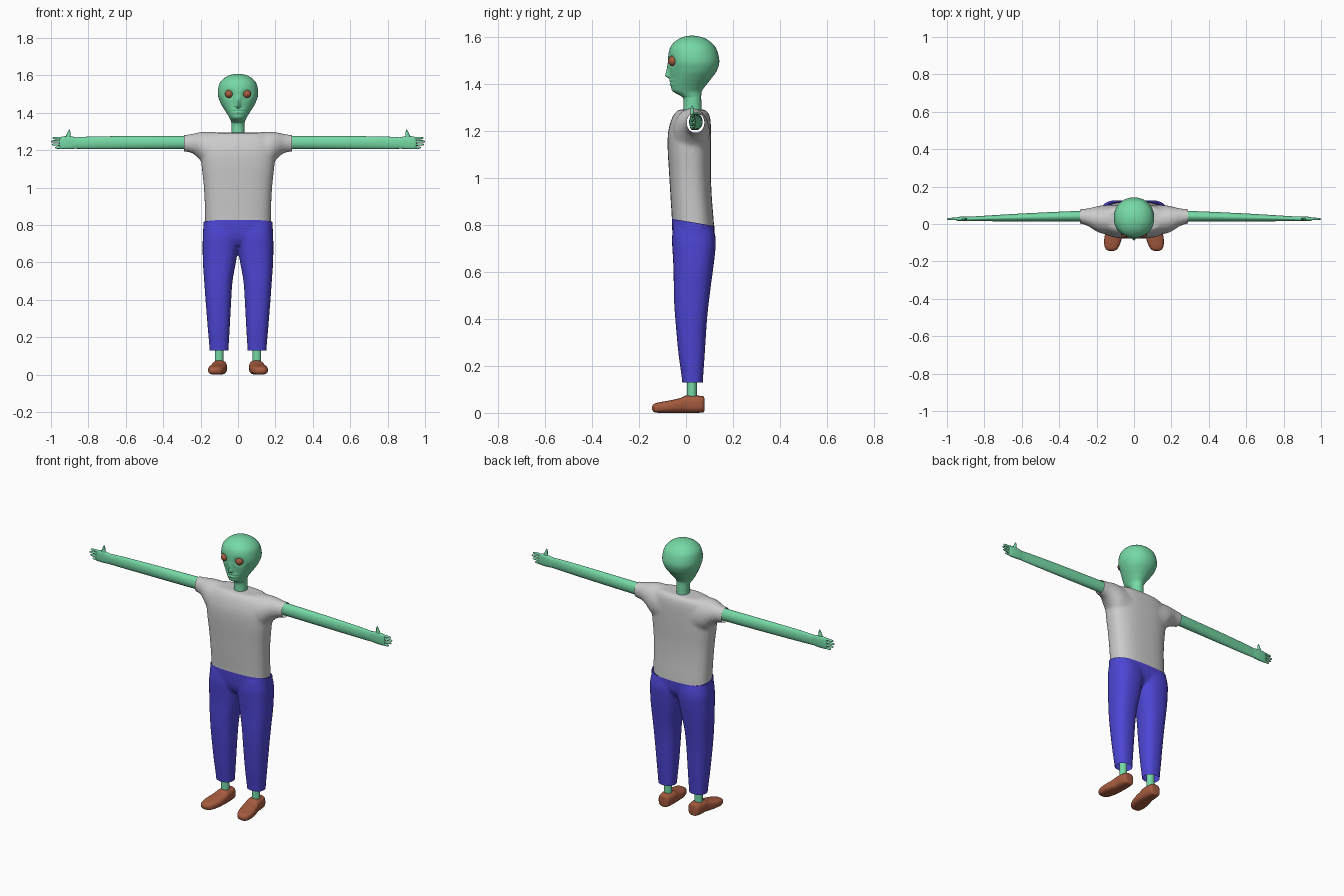
import bpy, bmesh, math
from mathutils import Vector

if "Cube" in bpy.data.objects:
    bpy.data.objects.remove(bpy.data.objects["Cube"])


def material(name, rgb):
    m = bpy.data.materials.new(name)
    m.diffuse_color = (*rgb, 1)
    m.use_nodes = True
    m.node_tree.nodes["Principled BSDF"].inputs["Base Color"].default_value = m.diffuse_color
    return m


GREEN = material("green skin", (0.18, 0.69, 0.38))
WHITE = material("light grey cloth", (0.60, 0.60, 0.60))
BLUE = material("blue cloth", (0.075, 0.06, 0.66))
BROWN = material("red brown", (0.38, 0.105, 0.05))


def catmull(a, b, c, d, t):
    return [0.5 * (2 * q + (r - p) * t + (2 * p - 5 * q + 4 * r - s) * t * t
                   + (3 * q - p - 3 * r + s) * t ** 3) for p, q, r, s in zip(a, b, c, d)]


def loft(bm, axis, rings, n=32, p=2.0, steps=4, both=False):
    """Skin rounded rings (t, a0, a1, b0, b1): position along axis, ranges on the other two."""
    fine = []
    for i in range(len(rings) - 1):
        a, b, c = rings[max(i - 1, 0)], rings[i], rings[i + 1]
        d = rings[min(i + 2, len(rings) - 1)]
        fine += [catmull(a, b, c, d, k / steps) for k in range(steps)]
    fine.append(rings[-1])
    for side in ((1, -1) if both else (1,)):
        loops = []
        for t, a0, a1, b0, b1 in fine:
            loop = []
            for k in range(n):
                ang = math.tau * k / n
                ca, sa = math.cos(ang), math.sin(ang)
                u = (a0 + a1) / 2 + (a1 - a0) / 2 * math.copysign(abs(ca) ** (2 / p), ca)
                v = (b0 + b1) / 2 + (b1 - b0) / 2 * math.copysign(abs(sa) ** (2 / p), sa)
                x, y, z = {"x": (t, u, v), "y": (u, t, v), "z": (u, v, t)}[axis]
                loop.append(bm.verts.new((side * x, y, z)))
            loops.append(loop)
        for la, lb in zip(loops, loops[1:]):
            for k in range(n):
                bm.faces.new((la[k], la[(k + 1) % n], lb[(k + 1) % n], lb[k]))
        bm.faces.new(loops[0])
        bm.faces.new(loops[-1])


def finish(bm, name, mat, fuse=0):
    """Make the object; with fuse, blend the overlapping pieces into one skin."""
    bmesh.ops.recalc_face_normals(bm, faces=bm.faces)
    me = bpy.data.meshes.new(name)
    bm.to_mesh(me)
    bm.free()
    ob = bpy.data.objects.new(name, me)
    bpy.context.collection.objects.link(ob)
    if fuse:
        r = ob.modifiers.new("fuse", "REMESH")
        r.mode, r.voxel_size = "VOXEL", fuse
        s = ob.modifiers.new("soften", "SMOOTH")
        s.factor, s.iterations = 0.5, 10
        dg = bpy.context.evaluated_depsgraph_get()
        me = bpy.data.meshes.new_from_object(ob.evaluated_get(dg))
        ob.modifiers.clear()
        ob.data = me
    me.materials.clear()
    me.materials.append(mat)
    for f in me.polygons:
        f.material_index = 0
    bpy.ops.object.select_all(action="DESELECT")
    ob.select_set(True)
    bpy.context.view_layer.objects.active = ob
    bpy.ops.object.shade_smooth_by_angle(angle=math.radians(50))
    return ob


def cut(ob, *planes):
    """Open the mesh by removing everything beyond each plane (point, outward normal)."""
    bm = bmesh.new()
    bm.from_mesh(ob.data)
    for co, no in planes:
        bmesh.ops.bisect_plane(bm, geom=bm.verts[:] + bm.edges[:] + bm.faces[:],
                               plane_co=co, plane_no=no, clear_outer=True)
    bm.to_mesh(ob.data)
    bm.free()


HEM = Vector((0, 0.03, 0.808))
HEM_UP = Vector((0, 0.17, 1)).normalized()

# head and neck
bm = bmesh.new()
head = [(1.27, .036, -.012, .066), (1.335, .035, -.011, .065), (1.352, .037, -.025, .065),
        (1.372, .045, -.058, .068), (1.40, .062, -.064, .088), (1.43, .081, -.066, .112),
        (1.46, .097, -.069, .132), (1.50, .108, -.077, .142), (1.55, .101, -.070, .130),
        (1.577, .083, -.053, .109), (1.596, .056, -.027, .082), (1.605, .028, 0, .052),
        (1.608, .003, .023, .029)]
loft(bm, "z", [(z, -w, w, f, b) for z, w, f, b in head], n=96, p=2.1, steps=8)


def bump(d, s):
    return math.exp(-(d / s) ** 2)


# face relief: eye sockets, nose, lips
for v in bm.verts:
    x, y, z = v.co
    if y < 0 and z > 1.36:
        socket = 0.016 * bump(abs(x) - 0.048, 0.024) * bump(z - 1.497, 0.020)
        slope = (1.495 - z) / 0.06 if z > 1.435 else (z - 1.422) / 0.013
        nose = 0.024 * max(0, slope) * bump(x, 0.012)
        lips = (bump(z - 1.417, 0.006) + bump(z - 1.400, 0.006)) * 0.006 * bump(x, 0.03)
        v.co.y += socket - nose - lips
finish(bm, "head", GREEN)

# eyes
bm = bmesh.new()
for s in (1, -1):
    ball = bmesh.ops.create_uvsphere(bm, u_segments=24, v_segments=16, radius=0.022)["verts"]
    bmesh.ops.translate(bm, verts=ball, vec=(s * 0.048, -0.054, 1.50))
finish(bm, "eyes", BROWN)

# shirt: trunk and flared sleeves fused, then opened at the hem and cuffs
bm = bmesh.new()
trunk = [(.72, .176, -.058, .125), (.82, .176, -.060, .118), (.92, .178, -.066, .110),
         (1.02, .184, -.072, .106), (1.12, .195, -.078, .107), (1.19, .198, -.077, .107),
         (1.24, .188, -.066, .105), (1.275, .170, -.050, .098), (1.293, .150, -.030, .080)]
loft(bm, "z", [(z, -w, w, f, b) for z, w, f, b in trunk], n=48, p=2.6)
loft(bm, "x", [(.10, -.060, .102, 1.08, 1.295), (.17, -.052, .100, 1.11, 1.299),
               (.21, -.034, .092, 1.155, 1.295), (.245, -.012, .084, 1.183, 1.287),
               (.29, .003, .079, 1.193, 1.281), (.33, .003, .079, 1.193, 1.281)], both=True)
shirt = finish(bm, "shirt", WHITE, fuse=0.008)
cut(shirt, (HEM, -HEM_UP), ((.288, 0, 0), (1, 0, 0)), ((-.288, 0, 0), (-1, 0, 0)))

# trousers: hips and two legs fused, then opened at waist and ankles
bm = bmesh.new()
loft(bm, "z", [(.69, -.15, .15, -.030, .09), (.73, -.183, .183, -.052, .116),
               (.80, -.186, .186, -.060, .122), (.90, -.182, .182, -.060, .120)], n=48, p=2.6)
loft(bm, "z", [(.05, .052, .151, -.014, .070), (.13, .051, .152, -.016, .072),
               (.25, .044, .162, -.032, .080), (.40, .036, .174, -.046, .090),
               (.50, .029, .181, -.052, .101), (.60, .011, .188, -.053, .114),
               (.68, -.002, .189, -.057, .124), (.74, -.01, .188, -.060, .127),
               (.80, -.01, .180, -.055, .115)], p=2.4, both=True)
trousers = finish(bm, "trousers", BLUE, fuse=0.007)
cut(trousers, (HEM + Vector((0, 0, .004)), HEM_UP), ((0, 0, .13), (0, 0, -1)))

# arms
bm = bmesh.new()
loft(bm, "x", [(.20, .013, .071, 1.205, 1.277), (.32, .014, .069, 1.205, 1.276),
               (.60, .014, .056, 1.205, 1.275), (.80, .015, .044, 1.206, 1.272),
               (.88, .016, .039, 1.208, 1.267)], both=True)
finish(bm, "arms", GREEN)

# hands: palm, four fingers, thumb
bm = bmesh.new()
loft(bm, "x", [(.855, .017, .040, 1.210, 1.266), (.89, .015, .041, 1.206, 1.273),
               (.93, .016, .039, 1.205, 1.274), (.95, .019, .035, 1.208, 1.268),
               (.954, .024, .030, 1.22, 1.255)], n=24, p=2.6, both=True)
for z, tip in ((1.213, .978), (1.230, .994), (1.247, 1.0), (1.264, .992)):
    loft(bm, "x", [(.93, .020, .035, z - .0075, z + .0075),
                   (tip - .012, .021, .033, z - .006, z + .006),
                   (tip - .003, .023, .031, z - .004, z + .004),
                   (tip, .026, .028, z - .001, z + .001)], n=12, steps=2, both=True)
loft(bm, "z", [(1.245, .880, .925, .018, .037), (1.275, .894, .920, .019, .034),
               (1.295, .896, .911, .020, .032), (1.306, .898, .906, .022, .030),
               (1.310, .900, .903, .025, .027)], n=12, steps=3, both=True)
finish(bm, "hands", GREEN)

# ankles
bm = bmesh.new()
loft(bm, "z", [(.05, .078, .124, .004, .046), (.20, .078, .124, .004, .046)], n=20, both=True)
finish(bm, "ankles", GREEN)

# shoes, toes turned slightly out
bm = bmesh.new()
loft(bm, "y", [(.078, .080, .116, .012, .066), (.072, .066, .130, .005, .074),
               (.04, .060, .138, .003, .077), (0, .059, .141, .003, .077),
               (-.025, .060, .148, .003, .066), (-.07, .064, .158, .003, .056),
               (-.11, .076, .159, .003, .049), (-.135, .091, .150, .006, .042),
               (-.145, .113, .130, .018, .030)], p=2.8, both=True)
for v in bm.verts:
    v.co.z = max(0, v.co.z - .003)
finish(bm, "shoes", BROWN)
